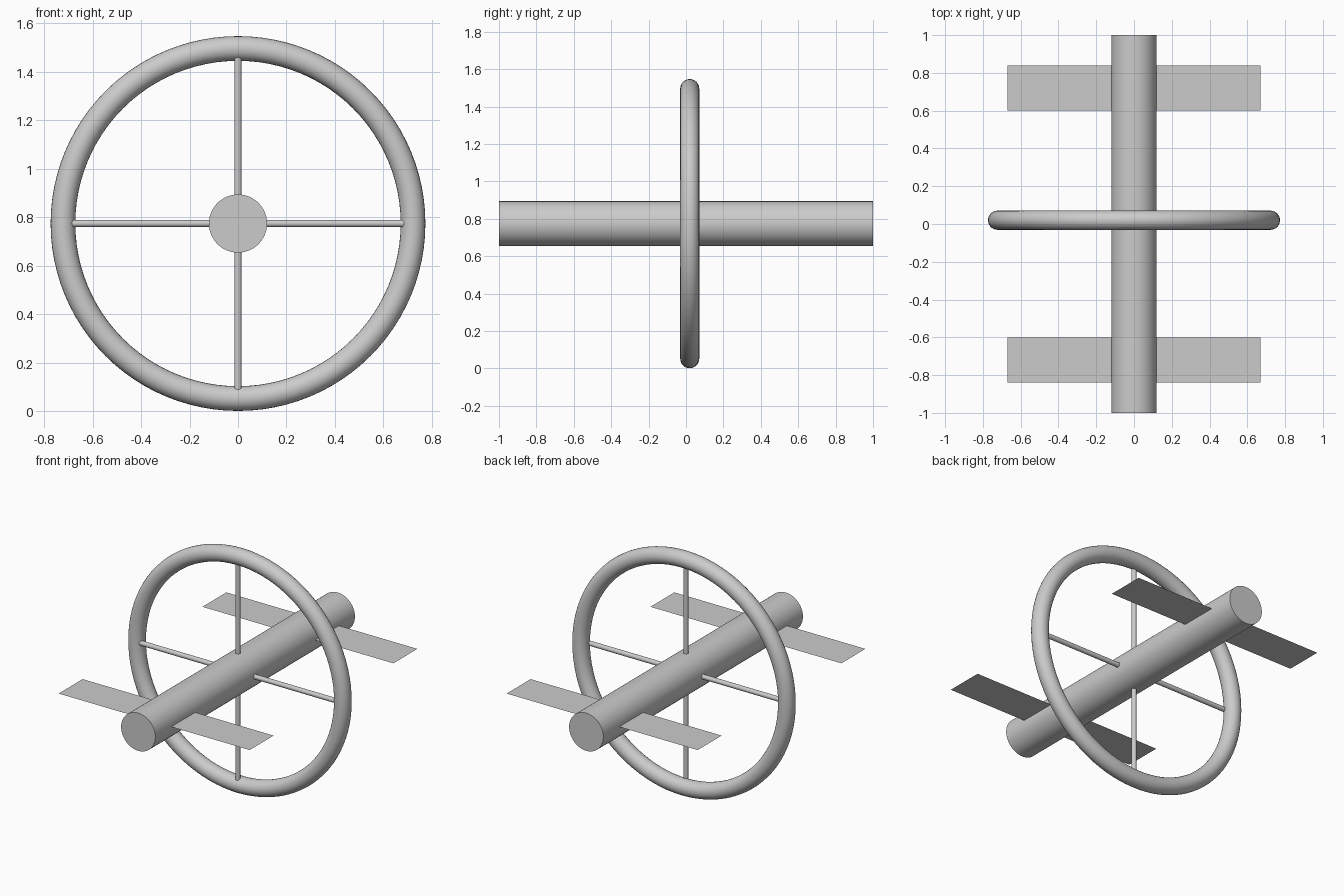
import bpy
import math

cube = bpy.data.objects.get("Cube")
if cube:
    bpy.data.objects.remove(cube, do_unlink=True)

HUB_Z = 0.774       # height of the common axis
RING_Y = 0.02       # ring sits slightly behind the middle

grey = bpy.data.materials.new("light_grey")
grey.use_nodes = True
COLOUR = (0.6, 0.6, 0.6, 1)
grey.diffuse_color = COLOUR
grey.node_tree.nodes["Principled BSDF"].inputs["Base Color"].default_value = COLOUR


def finish(name, smooth=True):
    """Name the newest object, colour it and shade it."""
    obj = bpy.context.object
    obj.name = name
    obj.data.materials.append(grey)
    if smooth:
        bpy.ops.object.shade_smooth_by_angle(angle=math.radians(40))
    return obj


# Central body along y
bpy.ops.mesh.primitive_cylinder_add(vertices=64, radius=0.12, depth=2,
                                    location=(0, 0, HUB_Z),
                                    rotation=(math.pi / 2, 0, 0))
finish("body_tube")

# Large ring around the body
bpy.ops.mesh.primitive_torus_add(major_segments=96, minor_segments=24,
                                 major_radius=0.722, minor_radius=0.051,
                                 location=(0, RING_Y, HUB_Z),
                                 rotation=(math.pi / 2, 0, 0))
finish("ring")

# Four spokes from the body to the ring
INNER, OUTER = 0.1, 0.7
for i, side in enumerate(("top", "left", "bottom", "right")):
    a = i * math.pi / 2
    mid = (INNER + OUTER) / 2
    bpy.ops.mesh.primitive_cylinder_add(
        vertices=24, radius=0.015, depth=OUTER - INNER,
        location=(mid * math.sin(a), 0, HUB_Z + mid * math.cos(a)),
        rotation=(0, a, 0))
    finish(f"spoke_{side}")

# Flat panels at the front and back, passing through the body
for name, sign in (("front_panel", -1), ("back_panel", 1)):
    bpy.ops.mesh.primitive_plane_add(size=1, location=(0, sign * 0.72, HUB_Z + 0.003))
    panel = finish(name, smooth=False)
    panel.scale = (1.34, 0.24, 1)
